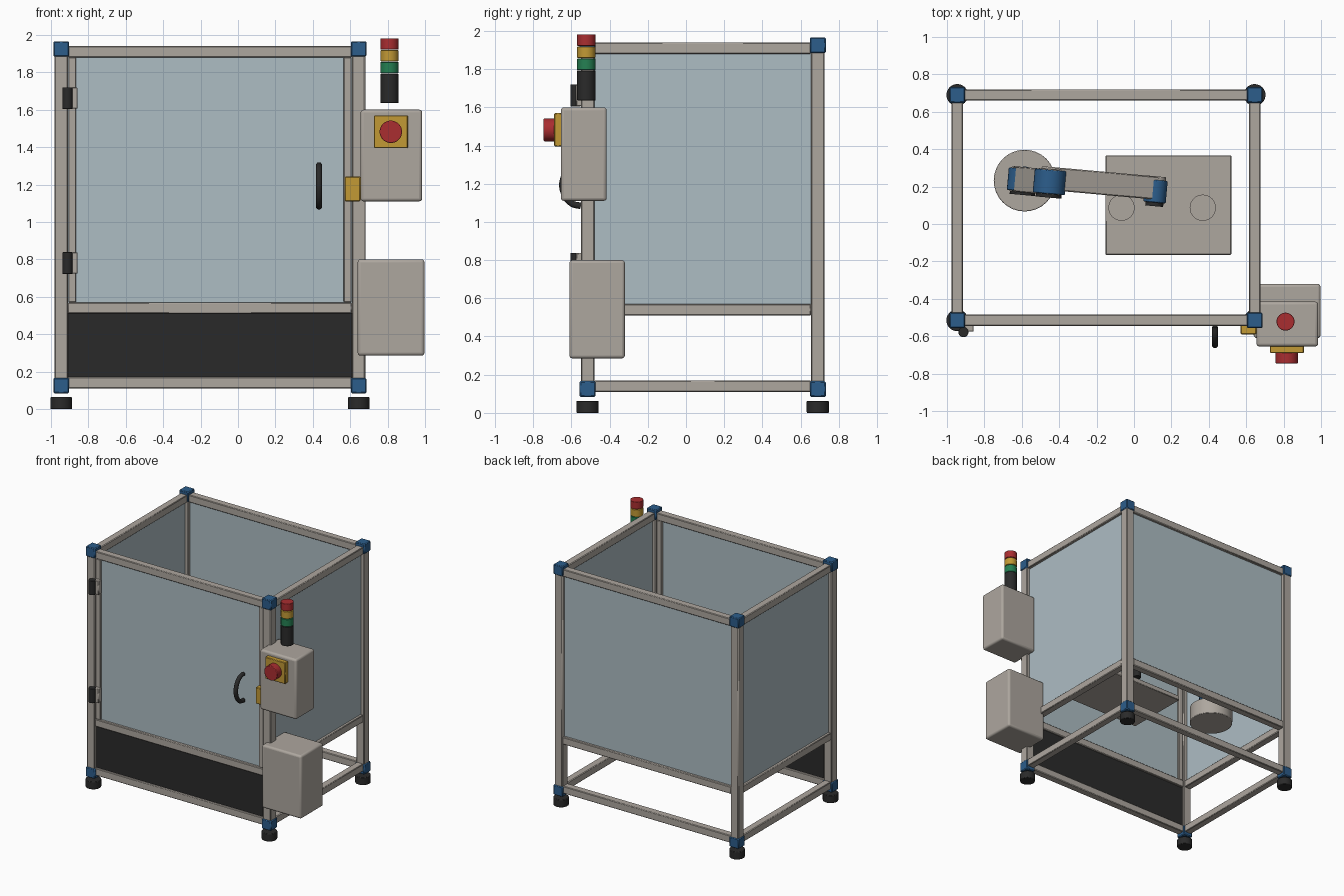
import bpy
from math import radians
from mathutils import Vector

old = bpy.data.objects.get("Cube")
if old:
    bpy.data.objects.remove(old, do_unlink=True)


def material(name, r, g, b):
    m = bpy.data.materials.new(name)
    m.use_nodes = True
    m.diffuse_color = (r, g, b, 1)
    m.node_tree.nodes["Principled BSDF"].inputs["Base Color"].default_value = (r, g, b, 1)
    return m


GREY = material("warm grey", .42, .385, .345)
GLASS = material("pale blue panel", .42, .51, .55)
DARK = material("near black", .023, .023, .023)
BLUE = material("blue", .025, .11, .26)
RED = material("red", .40, .027, .03)
YELLOW = material("yellow", .54, .32, .035)
GREEN = material("green", .018, .215, .085)


def finish(name, mat, bevel=0, segments=1):
    ob = bpy.context.object
    ob.name = name
    ob.data.materials.append(mat)
    if bevel:
        mod = ob.modifiers.new("Bevel", 'BEVEL')
        mod.width, mod.segments, mod.limit_method = bevel, segments, 'ANGLE'
    bpy.ops.object.shade_smooth_by_angle(angle=radians(35))
    return ob


def box(name, mat, x, y, z, bevel=0, segments=1):
    """Box from (low, high) ranges on each axis."""
    bpy.ops.mesh.primitive_cube_add(size=1, location=[sum(r) / 2 for r in (x, y, z)])
    bpy.context.object.scale = [r[1] - r[0] for r in (x, y, z)]
    bpy.ops.object.transform_apply(location=False, rotation=False, scale=True)
    return finish(name, mat, bevel, segments)


def rod(name, mat, a, b, radius, bevel=0):
    """Cylinder between two points."""
    a, b = Vector(a), Vector(b)
    bpy.ops.mesh.primitive_cylinder_add(vertices=32, radius=radius, depth=(b - a).length,
                                        location=(a + b) / 2)
    bpy.context.object.rotation_euler = (b - a).to_track_quat('Z', 'Y').to_euler()
    return finish(name, mat, bevel, 2)


def around(c, half):
    return (c - half, c + half)


# Frame layout
LEFT, RIGHT, FRONT, BACK = -.945, .645, -.515, .69
X_IN, Y_IN = (LEFT + .035, RIGHT - .035), (FRONT + .035, BACK - .035)
LEVELS = {"bottom": .14, "middle": .54, "top": 1.91}

# Posts, corner blocks and feet
for x in (LEFT, RIGHT):
    for y in (FRONT, BACK):
        box("corner_post", GREY, around(x, .036), around(y, .036), (.12, 1.93), .006)
        for z in (.125, 1.925):
            box("corner_block", BLUE, around(x, .042), around(y, .042), around(z, .041), .006)
        rod("foot", DARK, (x, y, 0), (x, y, .063), .058, .004)

# Rails on all four sides
for level, z in LEVELS.items():
    for y in (FRONT, BACK):
        box(level + "_cross_rail", GREY, X_IN, around(y, .03), around(z, .03), .005)
    for x in (LEFT, RIGHT):
        box(level + "_side_rail", GREY, around(x, .03), Y_IN, around(z, .03), .005)

# Upper panels, door and kick panel
PANEL_Z = (.56, 1.89)
box("back_panel", GLASS, X_IN, around(BACK, .008), PANEL_Z)
for x in (LEFT, RIGHT):
    box("side_panel", GLASS, around(x, .008), Y_IN, PANEL_Z)
box("door_panel", GLASS, (-.87, .57), around(FRONT, .008), PANEL_Z)
for x in (-.886, .586):
    box("door_stile", GREY, around(x, .021), around(FRONT, .026), (.57, 1.88), .004)
box("kick_panel", DARK, X_IN, around(FRONT, .015), (.165, .515))

# Door hinges
for z in (.78, 1.662):
    rod("hinge_barrel", DARK, (-.912, -.578, z - .058), (-.912, -.578, z + .058), .027, .003)
    box("hinge_leaf", GREY, (-.905, -.857), (-.575, -.535), around(z, .056), .003)

# Door handle
curve = bpy.data.curves.new("door_handle", 'CURVE')
curve.dimensions, curve.bevel_depth, curve.bevel_resolution = '3D', .017, 4
curve.use_fill_caps = True
spline = curve.splines.new('BEZIER')
path = [(-.55, 1.083), (-.60, 1.098), (-.642, 1.16), (-.642, 1.225), (-.60, 1.287), (-.55, 1.302)]
spline.bezier_points.add(len(path) - 1)
for p, (y, z) in zip(spline.bezier_points, path):
    p.co = (.433, y, z)
    p.handle_left_type = p.handle_right_type = 'AUTO'
handle = bpy.data.objects.new("door_handle", curve)
bpy.context.collection.objects.link(handle)
curve.materials.append(DARK)

# Door latch, control boxes and emergency stop
box("door_latch", YELLOW, (.57, .655), (-.59, -.54), (1.11, 1.243), .005)
box("control_box", GREY, (.655, .985), (-.655, -.415), (1.11, 1.60), .016, 3)
box("power_box", GREY, (.64, .997), (-.61, -.32), (.285, .80), .016, 3)
box("stop_plate", YELLOW, (.727, .908), (-.69, -.65), (1.395, 1.57), .004)
rod("stop_button", RED, (.817, -.685, 1.482), (.817, -.745, 1.482), .06, .004)

# Signal tower
for name, mat, z0, z1 in (("signal_base", DARK, 1.636, 1.793), ("green_lamp", GREEN, 1.795, 1.855),
                          ("yellow_lamp", YELLOW, 1.859, 1.918), ("red_lamp", RED, 1.922, 1.982)):
    rod(name, mat, (.81, -.522, z0), (.81, -.522, z1), .048, .003)

# Work table with two round nests
box("work_table", GREY, (-.152, .52), (-.165, .367), (.63, .67), .004)
for x in (-.067, .368):
    rod("part_nest", GREY, (x, .087, .665), (x, .087, .685), .07)

# Robot arm: pedestal, joints and links
rod("arm_pedestal", GREY, (-.585, .232, .645), (-.585, .232, .78), .165, .004)
rod("arm_turret", BLUE, (-.585, .232, .78), (-.585, .232, .88), .075)
side = Vector((.09, 1, 0)).normalized()
SHOULDER, ELBOW, WRIST = (Vector(p) for p in
                          ((-.59, .235, .90), (-.45, .225, 1.24), (.115, .175, 1.04)))


def joint(name, centre, radius, half):
    rod(name + "_joint", BLUE, centre - side * half, centre + side * half, radius, .006)
    rod(name + "_cap", DARK, centre - side * (half + .02), centre - side * half, radius * .8)


def link(name, a, b, radius, half, shift):
    """Flat bar with rounded ends lying in the plane of the arm."""
    a, b = a + side * shift, b + side * shift
    for end in (a, b):
        rod(name + "_end", GREY, end - side * half, end + side * half, radius, .006)
    axis = (b - a).normalized()
    bar = box(name, GREY, around(0, radius), around(0, half), around(0, (b - a).length / 2), .006)
    turn = bar.matrix_world.to_3x3()
    for i, v in enumerate((side.cross(axis), side, axis)):
        turn.col[i] = v
    bar.rotation_euler = turn.to_euler()
    bar.location = (a + b) / 2


joint("shoulder", SHOULDER, .085, .06)
joint("elbow", ELBOW, .086, .064)
joint("wrist", WRIST, .06, .06)
link("upper_arm", SHOULDER, ELBOW, .07, .068, 0)
link("forearm", ELBOW, WRIST, .05, .062, .018)
rod("tool_flange", BLUE, WRIST, WRIST - Vector((0, 0, .10)), .045)
rod("tool", DARK, WRIST - Vector((0, 0, .10)), WRIST - Vector((0, 0, .22)), .03)
